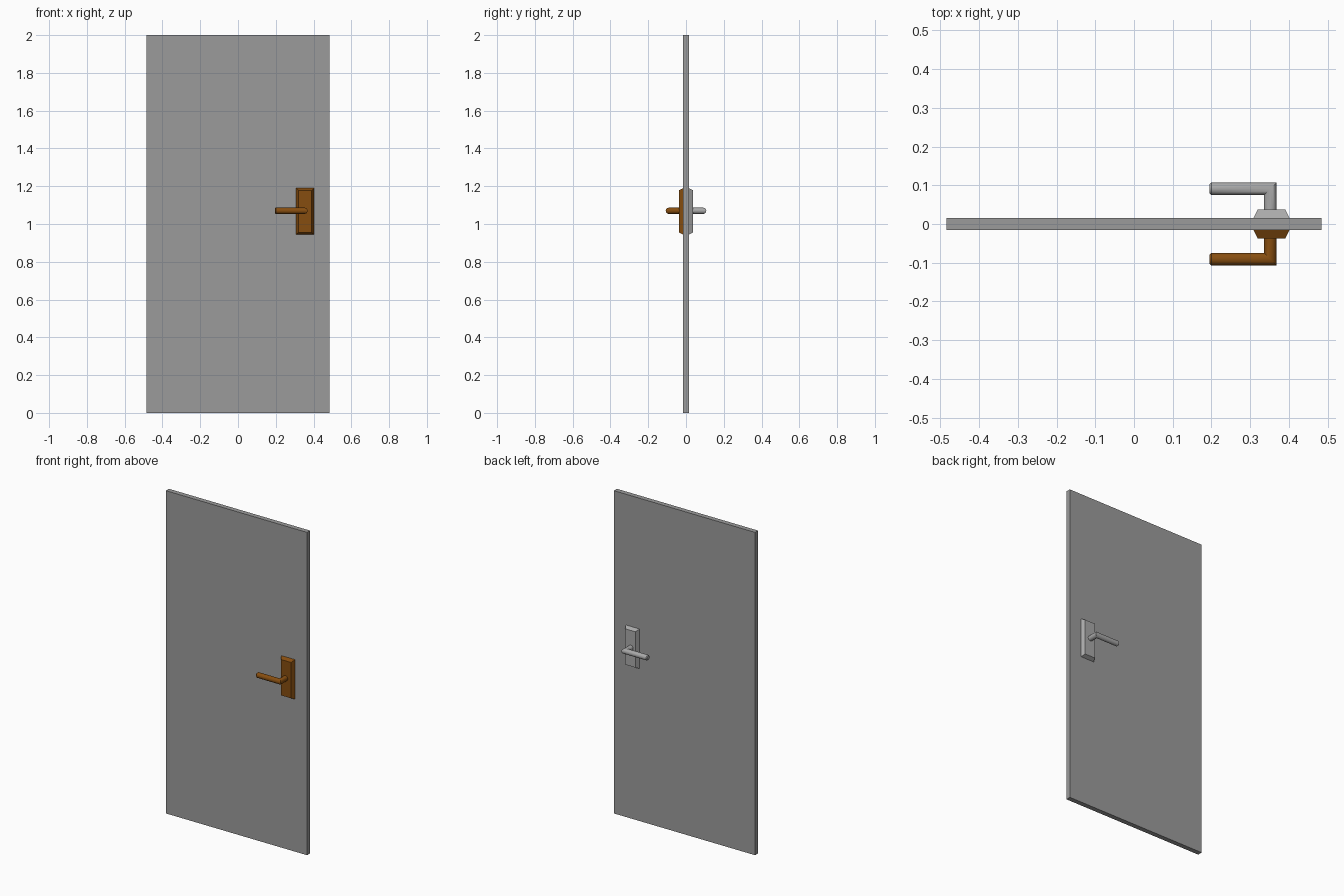
import bpy
import bmesh
import math
from mathutils import Vector

cube = bpy.data.objects.get("Cube")
if cube:
    bpy.data.objects.remove(cube, do_unlink=True)


def material(name, rgb):
    mat = bpy.data.materials.new(name)
    mat.use_nodes = True
    mat.diffuse_color = (*rgb, 1)
    mat.node_tree.nodes["Principled BSDF"].inputs["Base Color"].default_value = (*rgb, 1)
    return mat


door_grey = material("door grey", (0.33, 0.33, 0.33))
handle_grey = material("handle grey", (0.4, 0.4, 0.4))
bronze = material("bronze brown", (0.24, 0.075, 0.005))


def finish(name, bm, mat, smooth=False):
    bmesh.ops.recalc_face_normals(bm, faces=bm.faces)
    mesh = bpy.data.meshes.new(name)
    bm.to_mesh(mesh)
    bm.free()
    mesh.materials.append(mat)
    obj = bpy.data.objects.new(name, mesh)
    bpy.context.collection.objects.link(obj)
    if smooth:
        bpy.ops.object.select_all(action='DESELECT')
        obj.select_set(True)
        bpy.context.view_layer.objects.active = obj
        bpy.ops.object.shade_smooth_by_angle(angle=math.radians(35))
    return obj


def box(size, centre):
    bm = bmesh.new()
    bmesh.ops.create_cube(bm, size=1)
    bmesh.ops.scale(bm, vec=size, verts=bm.verts)
    bmesh.ops.translate(bm, vec=centre, verts=bm.verts)
    return bm


# Door leaf
HALF = 0.015
finish("door_panel", box((0.968, 2 * HALF, 2), (0, 0, 1)), door_grey)

PLATE_X, PLATE_Z, PLATE_Y = 0.355, 1.067, 0.038
LEVER_X, LEVER_Y, LEVER_Z, RADIUS = 0.352, 0.091, 1.07, 0.0165
TIP_X = 0.195


def backplate(name, side, mat):
    # Tapered plate whose outer face is smaller than its base
    depth = PLATE_Y - HALF
    bm = box((0.094, depth, 0.246), (PLATE_X, side * (HALF + depth / 2), PLATE_Z))
    for v in bm.verts:
        if abs(v.co.y) > PLATE_Y - 0.005:
            v.co.x -= math.copysign(0.012, v.co.x - PLATE_X)
            v.co.z -= math.copysign(0.012, v.co.z - PLATE_Z)
    finish(name, bm, mat)


def lever(name, side, mat, sides=16):
    # Round bar swept out of the plate, mitred at the corner, chamfered at the tip
    bm = bmesh.new()
    rings = []
    for kind, scale in (("root", 1), ("corner", 1), ("rim", 1), ("tip", 0.7)):
        ring = []
        for i in range(sides):
            a = 2 * math.pi * i / sides
            u, w = RADIUS * scale * math.cos(a), RADIUS * scale * math.sin(a)
            x, y = {"root": (LEVER_X + u, PLATE_Y - 0.002),
                    "corner": (LEVER_X + u, LEVER_Y + u),
                    "rim": (TIP_X + 0.005, LEVER_Y + u),
                    "tip": (TIP_X, LEVER_Y + u)}[kind]
            ring.append(bm.verts.new(Vector((x, side * y, LEVER_Z + w))))
        rings.append(ring)
    for a, b in zip(rings, rings[1:]):
        for i in range(sides):
            j = (i + 1) % sides
            bm.faces.new((a[i], a[j], b[j], b[i]))
    bm.faces.new(rings[0])
    bm.faces.new(rings[-1])
    finish(name, bm, mat, smooth=True)


# Matching handles on both faces
for label, side, mat in (("front", -1, bronze), ("back", 1, handle_grey)):
    backplate(label + "_backplate", side, mat)
    lever(label + "_lever", side, mat)
